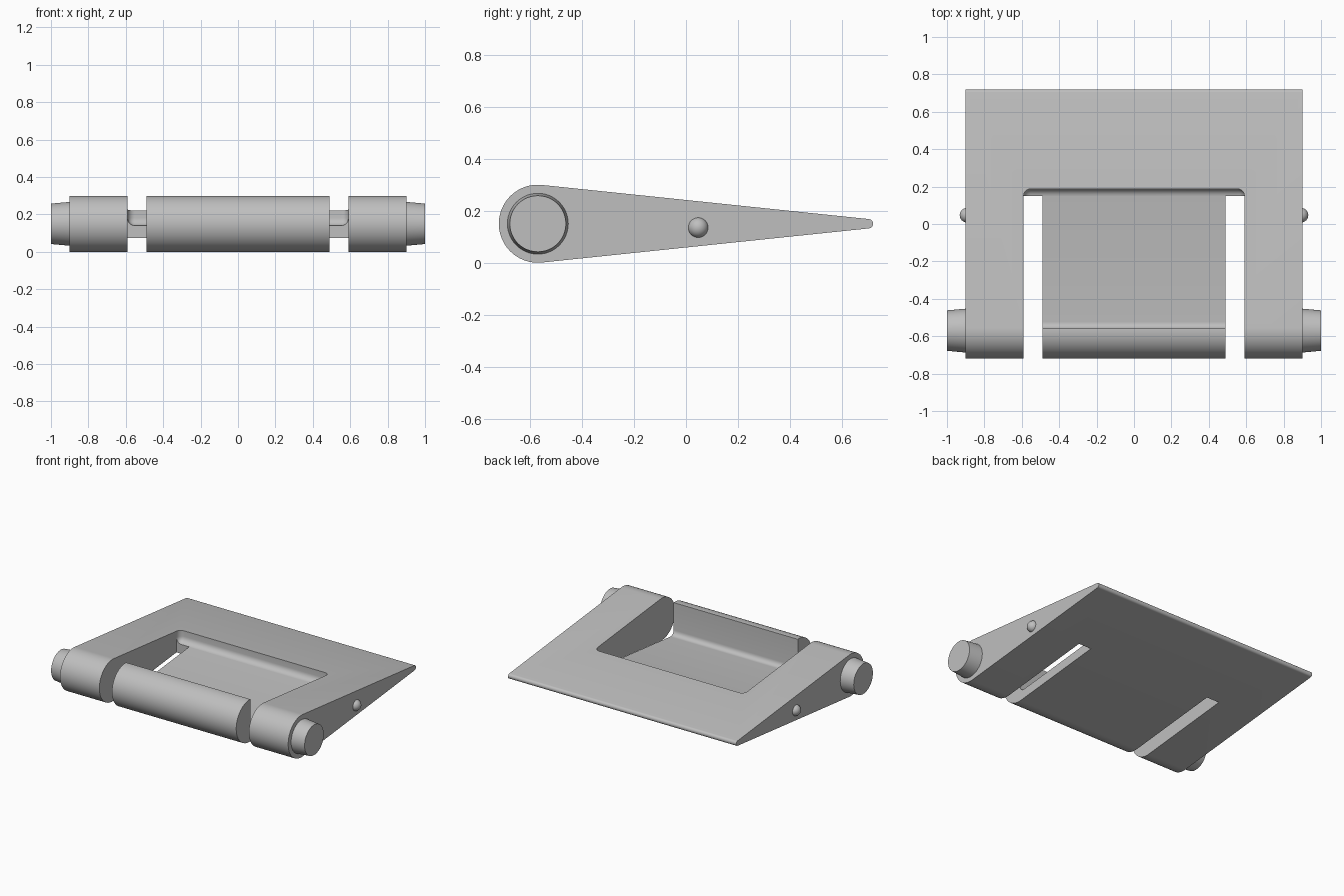
import bpy, bmesh
from math import sin, cos, asin, pi, radians

if "Cube" in bpy.data.objects:
    bpy.data.objects.remove(bpy.data.objects["Cube"], do_unlink=True)

GREY = (0.52, 0.52, 0.52, 1)
mat = bpy.data.materials.new("plain grey")
mat.use_nodes = True
mat.diffuse_color = GREY
mat.node_tree.nodes["Principled BSDF"].inputs["Base Color"].default_value = GREY

AXIS_Y, AXIS_Z, BARREL_R = -0.57, 0.15, 0.15
TIP_Y, TIP_R = 0.702, 0.018
HALF_W, ARM_X, TONGUE_X = 0.9, 0.59, 0.49
POCKET_FRONT, POCKET_BACK, FILLET = -0.56, 0.188, 0.038
TAPER = asin((BARREL_R - TIP_R) / (TIP_Y - AXIS_Y))


def to_object(name, bm):
    bmesh.ops.recalc_face_normals(bm, faces=bm.faces)
    mesh = bpy.data.meshes.new(name)
    bm.to_mesh(mesh)
    bm.free()
    mesh.materials.append(mat)
    obj = bpy.data.objects.new(name, mesh)
    bpy.context.collection.objects.link(obj)
    return obj


def activate(obj):
    bpy.ops.object.select_all(action="DESELECT")
    obj.select_set(True)
    bpy.context.view_layer.objects.active = obj


def smooth(obj):
    activate(obj)
    bpy.ops.object.shade_smooth_by_angle(angle=radians(30))


def box(x, y, z):
    """Box between the given pairs of limits."""
    bm = bmesh.new()
    bmesh.ops.create_cube(bm, size=1)
    for v in bm.verts:
        v.co = [lim[c > 0] for lim, c in zip((x, y, z), v.co)]
    return bm


def subtract(obj, cutter):
    activate(obj)
    mod = obj.modifiers.new("cut", "BOOLEAN")
    mod.operation, mod.solver, mod.object = "DIFFERENCE", "EXACT", cutter
    bpy.ops.object.modifier_apply(modifier=mod.name)
    bpy.data.objects.remove(cutter, do_unlink=True)


def arc(y, radius, start, end, steps):
    angles = [start + (end - start) * i / steps for i in range(steps + 1)]
    return [(y + radius * cos(a), AXIS_Z + radius * sin(a)) for a in angles]


# Wedge body: round barrel tapering to a thin rounded tip
quarter = pi / 2 - TAPER
profile = arc(AXIS_Y, BARREL_R, quarter, 2 * pi - quarter, 48)
profile += arc(TIP_Y, TIP_R, -quarter, quarter, 12)
bm = bmesh.new()
side = bm.faces.new([bm.verts.new((-HALF_W, y, z)) for y, z in profile])
extruded = bmesh.ops.extrude_face_region(bm, geom=[side])["geom"]
bmesh.ops.translate(bm, vec=(2 * HALF_W, 0, 0),
                    verts=[g for g in extruded if isinstance(g, bmesh.types.BMVert)])
body = to_object("wedge_body", bm)

# Filleted pocket with its floor parallel to the underside
bm = box((-ARM_X, ARM_X), (POCKET_FRONT, POCKET_BACK), (0, 0.5))
for v in bm.verts:
    if v.co.z < 0.1:
        v.co.z = 0.14 + (v.co.y - 0.15) * sin(TAPER)
edges = [e for e in bm.edges if min(v.co.z for v in e.verts) < 0.4]
bmesh.ops.bevel(bm, geom=edges, offset=FILLET, offset_type="OFFSET",
                segments=6, profile=0.5, affect="EDGES")
subtract(body, to_object("pocket_cutter", bm))

# Through slots between the arms and the tongue
for s in (-1, 1):
    limits = sorted((s * TONGUE_X, s * ARM_X))
    subtract(body, to_object("slot_cutter", box(limits, (-1, 0.15), (-0.5, 0.5))))
smooth(body)

# Tapered hinge pins and round side studs
for label, s in (("left", 1), ("right", -1)):
    bm = bmesh.new()
    bmesh.ops.create_cone(bm, cap_ends=True, segments=48, radius1=0.119,
                          radius2=0.108, depth=0.12)
    pin = to_object(label + "_hinge_pin", bm)
    pin.rotation_euler.y = s * pi / 2
    pin.location = (s * 0.94, AXIS_Y, AXIS_Z)
    smooth(pin)

    bm = bmesh.new()
    bmesh.ops.create_uvsphere(bm, u_segments=24, v_segments=16, radius=0.039)
    stud = to_object(label + "_side_stud", bm)
    stud.location = (s * 0.893, 0.047, 0.135)
    smooth(stud)
